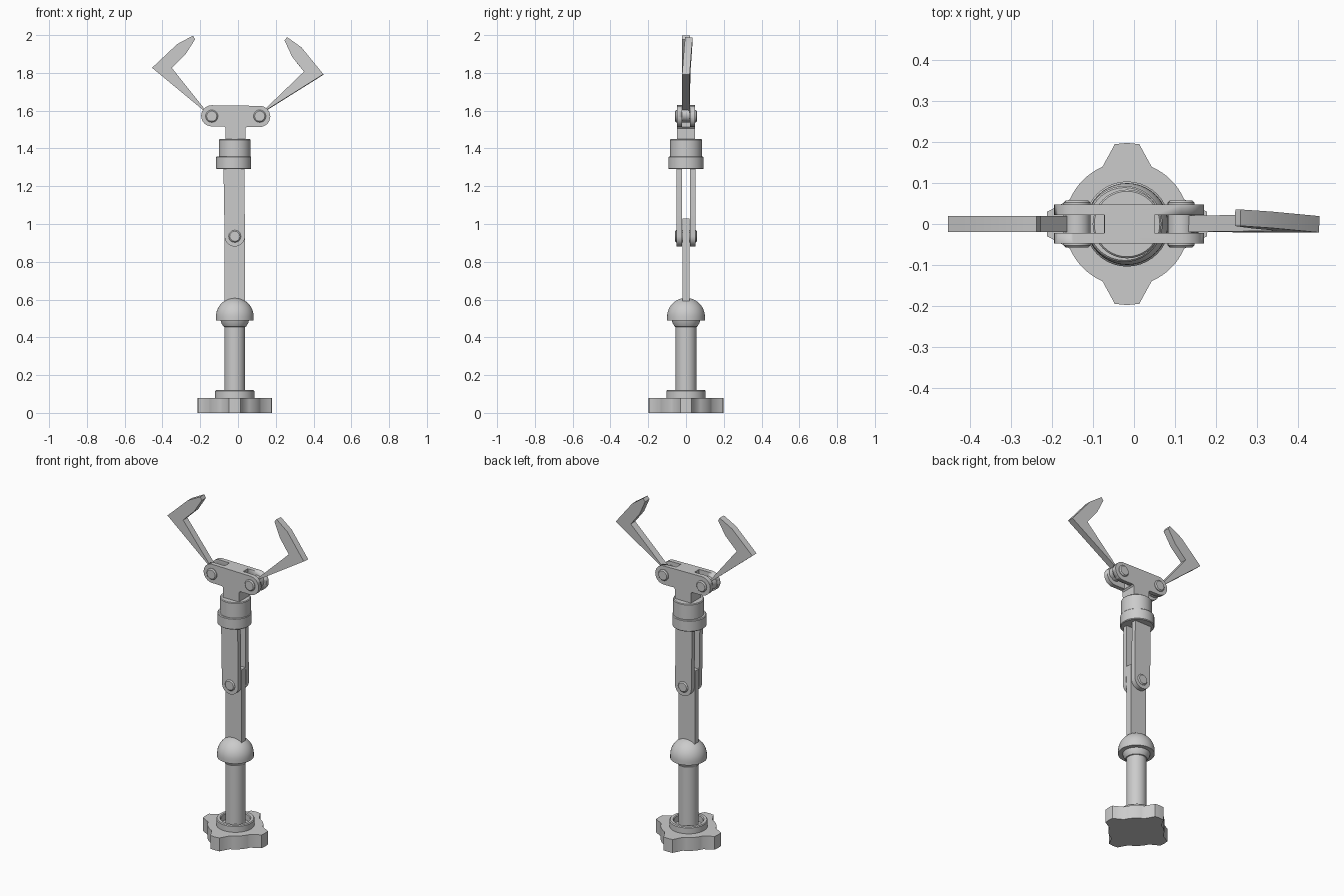
import bpy, bmesh
from math import sin, cos, pi, radians
from mathutils import Vector

if "Cube" in bpy.data.objects:
    bpy.data.objects.remove(bpy.data.objects["Cube"])

CX = -0.017  # x of the arm's axis


def finish(name, bm, loc):
    bmesh.ops.remove_doubles(bm, verts=bm.verts, dist=1e-5)
    bmesh.ops.recalc_face_normals(bm, faces=bm.faces)
    me = bpy.data.meshes.new(name)
    bm.to_mesh(me)
    bm.free()
    ob = bpy.data.objects.new(name, me)
    ob.location = loc
    bpy.context.collection.objects.link(ob)
    bpy.ops.object.select_all(action='DESELECT')
    ob.select_set(True)
    bpy.context.view_layer.objects.active = ob
    bpy.ops.object.shade_smooth_by_angle(angle=radians(35))
    return ob


def prism(name, pts, axis, lo, hi, loc):
    """Extrude a 2D outline along y (outline in xz) or z (outline in xy)."""
    bm = bmesh.new()
    place = (lambda p: (p[0], lo, p[1])) if axis == 'y' else (lambda p: (p[0], p[1], lo))
    face = bm.faces.new([bm.verts.new(place(p)) for p in pts])
    new = bmesh.ops.extrude_face_region(bm, geom=[face])['geom']
    off = Vector((0, hi - lo, 0)) if axis == 'y' else Vector((0, 0, hi - lo))
    bmesh.ops.translate(bm, vec=off, verts=[v for v in new if isinstance(v, bmesh.types.BMVert)])
    return finish(name, bm, loc)


def lathe(name, profile, loc, seg=40):
    """Spin an (r, z) profile round the z axis."""
    bm = bmesh.new()
    vs = [bm.verts.new((r, 0, z)) for r, z in profile]
    es = [bm.edges.new(e) for e in zip(vs, vs[1:])]
    bmesh.ops.spin(bm, geom=vs + es, axis=(0, 0, 1), cent=(0, 0, 0),
                   angle=2 * pi, steps=seg, use_duplicate=False)
    return finish(name, bm, loc)


def arc(cx, cy, r, a0, a1, n):
    return [(cx + r * cos(radians(a0 + (a1 - a0) * i / n)),
             cy + r * sin(radians(a0 + (a1 - a0) * i / n))) for i in range(n + 1)]


def box(x, z0, z1):
    return [(-x, z0), (x, z0), (x, z1), (-x, z1)]


def pin(name, x, z, seg):
    ob = lathe(name, [(0, -.058), (.027, -.058), (.033, -.052), (.033, .052), (.027, .058), (0, .058)],
               (x, 0, z), seg)
    ob.rotation_euler.x = pi / 2


# Four-lobed foot
quarter = [(.14, -.06), (.182, -.037), (.195, -.03), (.198, 0), (.195, .03), (.182, .037), (.14, .06)]
quarter += arc(0, 0, .152, 30, 60, 6)
outline = []
for k in range(4):
    c, s = round(cos(k * pi / 2)), round(sin(k * pi / 2))
    outline += [(c * x - s * y, s * x + c * y) for x, y in quarter]
prism("base_foot", outline, 'z', 0, .08, (CX, 0, 0))

# Raised ring, post and dome
lathe("base_ring", [(.08, .075), (.104, .075), (.104, .115), (.1, .12), (.084, .12), (.08, .115), (.08, .075)], (CX, 0, 0))
lathe("post", [(0, .07), (.055, .07), (.055, .5), (0, .5)], (CX, 0, 0))
lathe("dome_joint", [(.054, .455), (.06, .457), (.071, .475), (.075, .49), (.1, .49)]
      + arc(0, .509, .1, 0, 90, 12), (CX, 0, 0))

# Lower arm blade, elbow fork and pin
prism("lower_arm", box(.054, .55, 1.03), 'y', -.018, .018, (CX, 0, 0))
fork = arc(0, .935, .054, 180, 360, 16) + [(.05, 1.31), (-.06, 1.31)]
for side, name in ((-1, "fork_front"), (1, "fork_back")):
    prism(name, fork, 'y', side * .022, side * .051, (CX, 0, 0))
pin("elbow_pin", CX, .935, 12)

# Wrist collars
lathe("wrist_collar_lower", [(0, 1.29), (.089, 1.29), (.093, 1.294), (.093, 1.354), (.089, 1.358), (0, 1.358)], (CX - .006, 0, 0))
lathe("wrist_collar_upper", [(0, 1.35), (.084, 1.35), (.084, 1.446), (.08, 1.45), (0, 1.45)], (CX, 0, 0))

# Gripper head: T-shaped block with a slot at each end
head = arc(.127, 0, .056, -90, 90, 16) + arc(-.127, 0, .056, 90, 270, 16)
head += [(-.06, -.056), (-.053, -.064), (-.053, -.14), (.053, -.14), (.053, -.064), (.06, -.056)]
head_ob = prism("gripper_head", head, 'y', -.048, .048, (CX + .005, 0, 1.571))
for side in (-1, 1):
    cut = prism("slot_cutter", box(.1, -.2, .2), 'y', -.022, .022, (CX + .005 + side * .161, 0, 1.571))
    mod = head_ob.modifiers.new("slot", 'BOOLEAN')
    mod.object, mod.operation, mod.solver = cut, 'DIFFERENCE', 'EXACT'
    bpy.context.view_layer.objects.active = head_ob
    bpy.ops.object.modifier_apply(modifier=mod.name)
    bpy.data.objects.remove(cut)
head_ob.rotation_euler.y = radians(.8)

# Hooked fingers, outline measured outward from the pivot pin
finger = arc(.003, 0, .038, 225, 405, 12)[::-1] + [(.2, .254), (.127, .325), (.076, .405),
         (.087, .424), (.17, .38), (.304, .254)]
for side, name, pivot, rot in ((-1, "left", (-.151, 1.573), (0, 0, 0)),
                               (1, "right", (.118, 1.58), (-.05, radians(7.5), -.04))):
    ob = prism(name + "_finger", [(side * x, z) for x, z in finger], 'y', -.02, .02, (pivot[0], 0, pivot[1]))
    ob.rotation_euler = rot
    pin(name + "_finger_pin", CX + .005 + side * .127, 1.571, 20)
